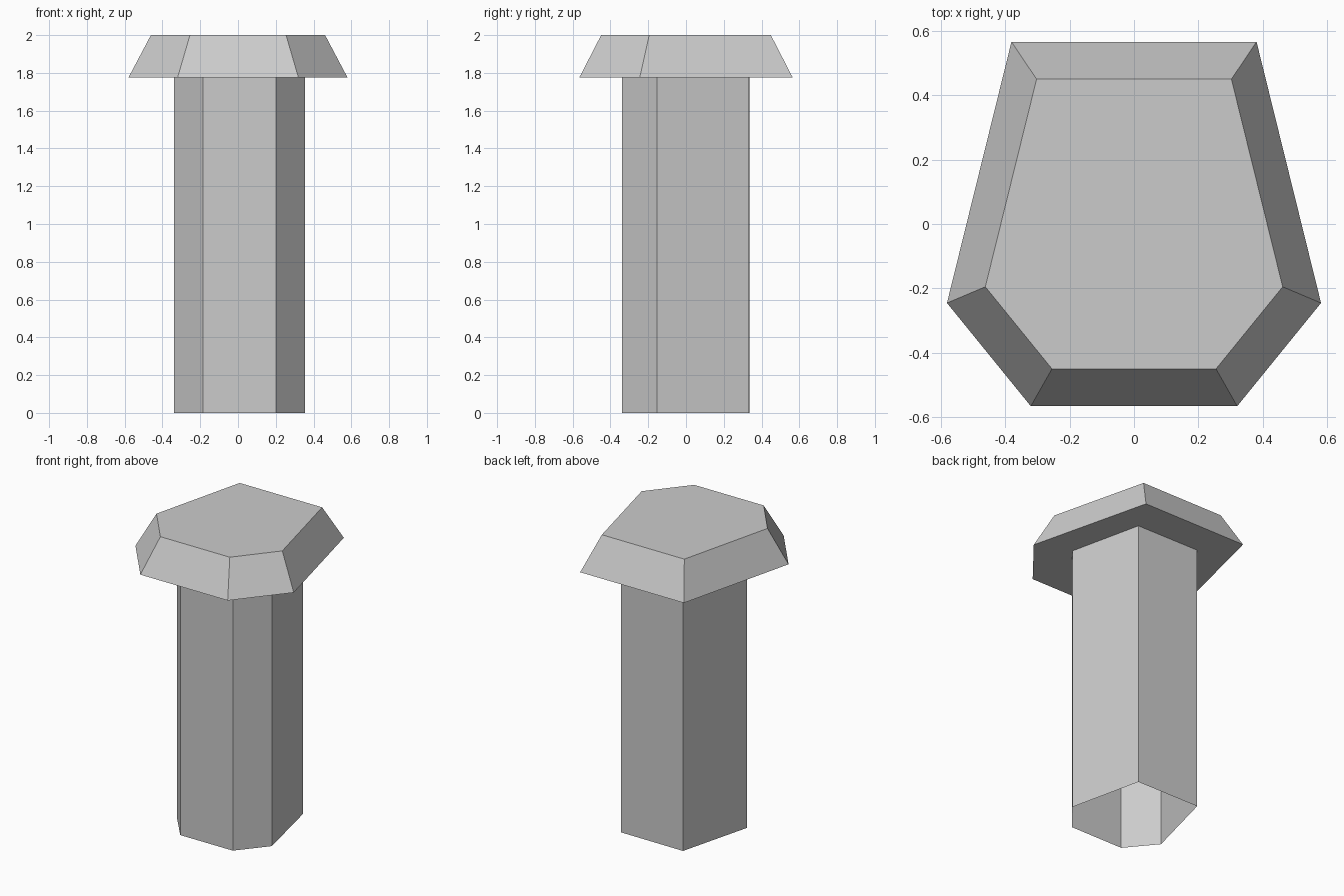
import bpy, bmesh

if "Cube" in bpy.data.objects:
    bpy.data.objects.remove(bpy.data.objects["Cube"])

grey = bpy.data.materials.new("light grey")
grey.diffuse_color = (0.6, 0.6, 0.6, 1)
grey.use_nodes = True
grey.node_tree.nodes["Principled BSDF"].inputs["Base Color"].default_value = grey.diffuse_color

# uneven hexagon outlines, anticlockwise from the back right corner
HEAD = [(0.38, 0.565), (-0.38, 0.565), (-0.58, -0.245),
        (-0.32, -0.565), (0.32, -0.565), (0.58, -0.245)]
SHAFT = [(0.245, 0.333), (-0.213, 0.336), (-0.34, -0.153),
         (-0.185, -0.34), (0.20, -0.34), (0.355, -0.153)]


def prism(name, outline, z0, z1, top_scale=1.0, capped=True):
    """Flat-sided prism, optionally tapered and with both ends closed."""
    bm = bmesh.new()
    low = [bm.verts.new((x, y, z0)) for x, y in outline]
    high = [bm.verts.new((x * top_scale, y * top_scale, z1)) for x, y in outline]
    n = len(outline)
    for i in range(n):
        j = (i + 1) % n
        bm.faces.new((low[i], low[j], high[j], high[i]))
    if capped:
        bm.faces.new(high)
        bm.faces.new(low[::-1])
    mesh = bpy.data.meshes.new(name)
    bm.to_mesh(mesh)
    bm.free()
    mesh.materials.append(grey)
    obj = bpy.data.objects.new(name, mesh)
    bpy.context.collection.objects.link(obj)
    return obj


# hollow shaft, open at the bottom
prism("shaft", SHAFT, 0.0, 1.775, capped=False)
# bevelled head, closed underneath
prism("head", HEAD, 1.775, 2.0, top_scale=0.795)
